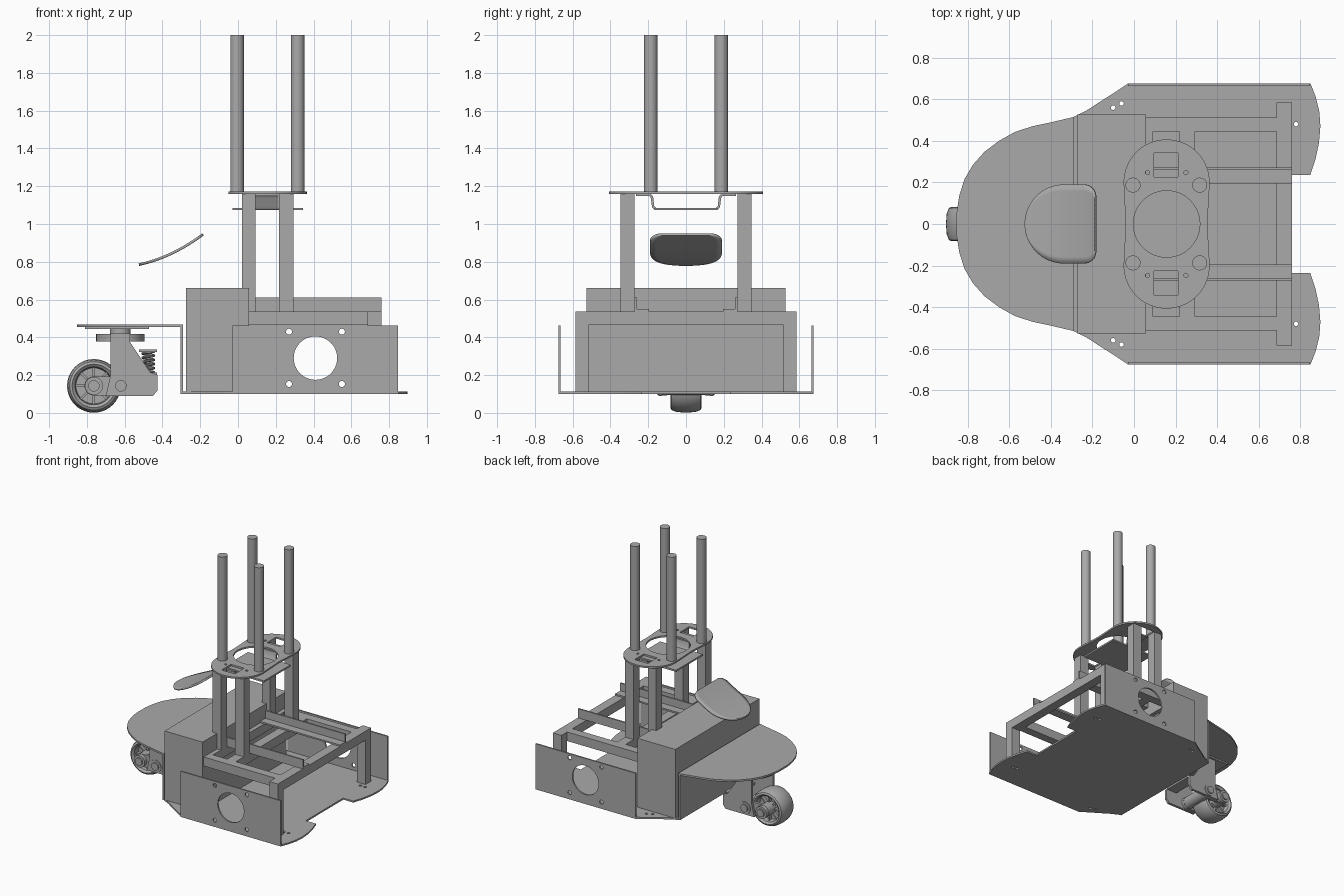
import bpy, bmesh, math
from mathutils import Matrix, Vector

if "Cube" in bpy.data.objects:
    bpy.data.objects.remove(bpy.data.objects["Cube"])

grey = bpy.data.materials.new("plain grey")
grey.use_nodes = True
colour = (0.4, 0.4, 0.4, 1)
grey.diffuse_color = colour
grey.node_tree.nodes["Principled BSDF"].inputs["Base Color"].default_value = colour

AXES = {
    "XY": Matrix.Identity(4),
    "XZ": Matrix(((1, 0, 0, 0), (0, 0, -1, 0), (0, 1, 0, 0), (0, 0, 0, 1))),
    "YZ": Matrix(((0, 0, 1, 0), (1, 0, 0, 0), (0, 1, 0, 0), (0, 0, 0, 1))),
}


def finish(name, bm, angle=35):
    bmesh.ops.recalc_face_normals(bm, faces=bm.faces)
    me = bpy.data.meshes.new(name)
    bm.to_mesh(me)
    bm.free()
    for p in me.polygons:
        p.use_smooth = True
    me.set_sharp_from_angle(angle=math.radians(angle))
    me.materials.append(grey)
    ob = bpy.data.objects.new(name, me)
    bpy.context.collection.objects.link(ob)
    return ob


def box(name, x, y, z):
    bm = bmesh.new()
    bmesh.ops.create_cube(bm, size=1)
    for v in bm.verts:
        v.co = Vector([a + (b - a) * (c + 0.5) for (a, b), c in zip((x, y, z), v.co)])
    return finish(name, bm)


def rod(name, centre, r, depth, plane="XY", n=32):
    bm = bmesh.new()
    bmesh.ops.create_cone(bm, cap_ends=True, segments=n, radius1=r, radius2=r, depth=depth,
                          matrix=Matrix.Translation(centre) @ AXES[plane])
    return finish(name, bm)


def from_curve(name, cu, matrix):
    tmp = bpy.data.objects.new("temporary", cu)
    bpy.context.collection.objects.link(tmp)
    dg = bpy.context.evaluated_depsgraph_get()
    me = bpy.data.meshes.new_from_object(tmp.evaluated_get(dg))
    bm = bmesh.new()
    bm.from_mesh(me)
    bmesh.ops.remove_doubles(bm, verts=bm.verts, dist=0.0001)
    bm.transform(matrix)
    bpy.data.objects.remove(tmp)
    bpy.data.curves.remove(cu)
    bpy.data.meshes.remove(me)
    return finish(name, bm)


def plate(name, loops, lo, hi, plane="XY"):
    """Flat sheet: first loop is the outline, the others are holes."""
    cu = bpy.data.curves.new(name, "CURVE")
    cu.dimensions, cu.fill_mode, cu.extrude = "2D", "BOTH", (hi - lo) / 2
    for loop in loops:
        sp = cu.splines.new("POLY")
        sp.points.add(len(loop) - 1)
        for p, (u, v) in zip(sp.points, loop):
            p.co = (u, v, 0, 1)
        sp.use_cyclic_u = True
    mid = (lo + hi) / 2
    offset = {"XY": (0, 0, mid), "XZ": (0, mid, 0), "YZ": (mid, 0, 0)}[plane]
    return from_curve(name, cu, Matrix.Translation(offset) @ AXES[plane])


def arc(cx, cy, r, a=0, b=360, n=32):
    n = n if b - a == 360 else n + 1
    step = (b - a) / (n if b - a == 360 else n - 1)
    return [(cx + r * math.cos(math.radians(a + i * step)),
             cy + r * math.sin(math.radians(a + i * step))) for i in range(n)]


def rect(x0, x1, y0, y1):
    return [(x0, y0), (x1, y0), (x1, y1), (x0, y1)]


def mirrored(half):
    return half + [(x, -y) for x, y in reversed(half)]


SIDES = ((1, "back"), (-1, "front"))


def span(s, a, b):
    return tuple(sorted((s * a, s * b)))


# Floor plate with two rounded lobes, bent wall and caster shelf
floor = [(-0.3, 0.51), (-0.23, 0.545), (-0.164, 0.588), (-0.09, 0.635), (-0.03, 0.675),
         (0.85, 0.675), (0.875, 0.61), (0.892, 0.54), (0.897, 0.47), (0.89, 0.39),
         (0.873, 0.31), (0.848, 0.235), (0.76, 0.235)]
holes = [arc(x, s * y, 0.011, n=12) for s in (1, -1)
         for x, y in ((0.78, 0.48), (0.74, 0.48), (-0.1, 0.56), (-0.06, 0.58))]
plate("floor_plate", [mirrored(floor)] + holes, 0.1, 0.113)
shelf = [(-0.29, 0.515), (-0.405, 0.488), (-0.49, 0.47), (-0.573, 0.443), (-0.65, 0.4),
         (-0.72, 0.347), (-0.775, 0.285), (-0.815, 0.217), (-0.84, 0.14), (-0.853, 0.06)]
plate("caster_shelf", [mirrored(shelf)], 0.455, 0.469)
box("shelf_wall", (-0.305, -0.291), (-0.512, 0.512), (0.1, 0.463))

# Side panels with motor opening and bolt holes
for s, side in SIDES:
    openings = [arc(0.41, 0.29, 0.115, n=48)]
    openings += [arc(x, z, 0.016, n=16) for x in (0.27, 0.55) for z in (0.153, 0.43)]
    plate(side + "_panel", [rect(-0.03, 0.848, 0.1, 0.462)] + openings,
          *span(s, 0.664, 0.676), plane="XZ")

# Main box and open frame
box("main_box", (-0.275, 0.058), (-0.527, 0.527), (0.113, 0.66))
box("frame_end_beam", (0.685, 0.76), (-0.585, 0.585), (0.465, 0.537))
for s, side in SIDES:
    box(side + "_end_leg", (0.685, 0.76), span(s, 0.515, 0.585), (0.113, 0.465))
    box(side + "_long_rail", (0.05, 0.685), span(s, 0.445, 0.513), (0.465, 0.537))
    angle_iron = [(s * 0.195, 0.537), (s * 0.272, 0.537), (s * 0.272, 0.61),
                  (s * 0.26, 0.61), (s * 0.26, 0.549), (s * 0.195, 0.549)]
    plate(side + "_angle_rail", [angle_iron], 0.055, 0.76, "YZ")

# Cross beams and posts
for i, x in enumerate(((0.02, 0.092), (0.218, 0.293))):
    box("cross_beam_%d" % i, x, (-0.446, 0.446), (0.465, 0.537))
    for s, side in SIDES:
        box("%s_post_%d" % (side, i), x, span(s, 0.272, 0.346), (0.53, 1.162))

# Waisted top plate with round window and slots
outline = [(0.353, 0)] + arc(0.157, 0.2, 0.207, -5, 185, 36) + [(-0.04, 0)]
outline += arc(0.157, -0.2, 0.207, 175, 365, 36)
cuts = [arc(0.157, 0, 0.16, n=48)]
for s in (1, -1):
    cuts.append(rect(0.096, 0.212, *span(s, 0.225, 0.342)))
    cuts += [arc(x, s * 0.247, 0.01, n=12) for x in (0.065, 0.25)]
plate("top_plate", [outline] + cuts, 1.16, 1.173)

# Hanging tray bent from strip
strip = [(0.265, 1.16), (0.265, 1.148), (0.195, 1.148), (0.186, 1.138), (0.18, 1.09), (0.165, 1.073)]
inner = [(0.16, 1.086), (0.168, 1.095), (0.174, 1.145), (0.188, 1.16)]
half_l = [(-y, z) for y, z in strip]
loop = strip + list(reversed(half_l)) + [(-y, z) for y, z in reversed(inner)] + inner
plate("tray_strap", [loop], 0.093, 0.215, "YZ")
box("tray_floor", (-0.03, 0.345), (-0.168, 0.168), (1.073, 1.086))

# Tall tubes
for s, side in SIDES:
    for i, x in enumerate((-0.005, 0.316)):
        rod("%s_tube_%d" % (side, i), (x, s * 0.187, 1.586), 0.036, 0.828)

# Curved seat pad
bm = bmesh.new()
rows = []
count, across = 28, 12
for i in range(count + 1):
    t = 0.5 - 0.5 * math.cos(math.pi * i / count)
    x = -0.525 + 0.34 * t
    w = 0.19 if x > -0.335 else math.sqrt(max(0.0001, 0.19 ** 2 - (x + 0.335) ** 2))
    if x > -0.24:
        w = 0.13 + 0.06 * math.sqrt(max(0, 1 - ((x + 0.24) / 0.055) ** 2))
    z = 0.785 + 0.07 * t + 0.09 * t * t
    rows.append([bm.verts.new((x, w * (2 * j / across - 1), z)) for j in range(across + 1)])
for a, b in zip(rows, rows[1:]):
    for j in range(across):
        bm.faces.new((a[j], b[j], b[j + 1], a[j + 1]))
seat = finish("seat_pad", bm)
thick = seat.modifiers.new("thickness", "SOLIDIFY")
thick.thickness, thick.offset = 0.014, 0

# Caster wheel, turned from a profile
AXLE = Vector((-0.763, 0, 0.143))
profile = [(0.001, 0.06), (0.04, 0.06), (0.045, 0.025), (0.095, 0.025), (0.1, 0.07),
           (0.115, 0.083), (0.128, 0.076), (0.138, 0.05), (0.142, 0)]
bm = bmesh.new()
full = profile + [(r, -y) for r, y in reversed(profile[:-1])]
verts = [bm.verts.new((r, y, 0)) for r, y in full]
edges = [bm.edges.new(e) for e in zip(verts, verts[1:])]
bmesh.ops.spin(bm, geom=verts + edges, cent=(0, 0, 0), axis=(0, 1, 0), angle=math.tau, steps=40)
bmesh.ops.remove_doubles(bm, verts=bm.verts, dist=0.0005)
bm.transform(Matrix.Translation(AXLE))
finish("caster_wheel", bm)
for i in range(4):
    spoke = box("wheel_spoke_%d" % i, (-0.1, 0.1), (-0.05, 0.05), (-0.006, 0.006))
    spoke.matrix_world = Matrix.Translation(AXLE) @ Matrix.Rotation(i * math.pi / 4, 4, "Y")

# Caster fork, axles and swivel
fork = [(-0.675, 0.42), (-0.572, 0.42), (-0.572, 0.375), (-0.465, 0.215), (-0.425, 0.2),
        (-0.425, 0.12), (-0.45, 0.09), (-0.7, 0.09), (-0.675, 0.2)]
arm = arc(-0.763, 0.143, 0.05, 90, 270, 16) + arc(-0.62, 0.143, 0.05, -90, 90, 16)
for s, side in SIDES:
    plate(side + "_fork_side", [fork], *span(s, 0.125, 0.145), plane="XZ")
    plate(side + "_swing_arm", [arm], *span(s, 0.1, 0.122), plane="XZ")
for name, x in (("wheel_axle", -0.763), ("pivot_axle", -0.62)):
    rod(name, (x, 0, 0.143), 0.03, 0.32, "XZ")
    rod(name + "_washer", (x, 0, 0.143), 0.048, 0.3, "XZ")
box("fork_bridge", (-0.675, -0.572), (-0.145, 0.145), (0.395, 0.42))
rod("swivel_disc", (-0.623, 0, 0.398), 0.128, 0.04)
rod("swivel_neck", (-0.623, 0, 0.434), 0.055, 0.04)
box("mount_plate", (-0.81, -0.47), (-0.13, 0.13), (0.443, 0.456))

# Suspension spring between two seats
box("spring_cap", (-0.525, -0.43), (-0.05, 0.05), (0.322, 0.335))
box("spring_seat", (-0.52, -0.43), (-0.126, 0.126), (0.2, 0.215))
cu = bpy.data.curves.new("spring", "CURVE")
cu.dimensions, cu.bevel_depth, cu.bevel_resolution = "3D", 0.007, 2
sp = cu.splines.new("POLY")
turns, steps = 5, 80
sp.points.add(steps)
for i, p in enumerate(sp.points):
    a = math.tau * turns * i / steps
    p.co = (-0.475 + 0.03 * math.cos(a), 0.03 * math.sin(a), 0.215 + 0.11 * i / steps, 1)
from_curve("suspension_spring", cu, Matrix.Identity(4))
